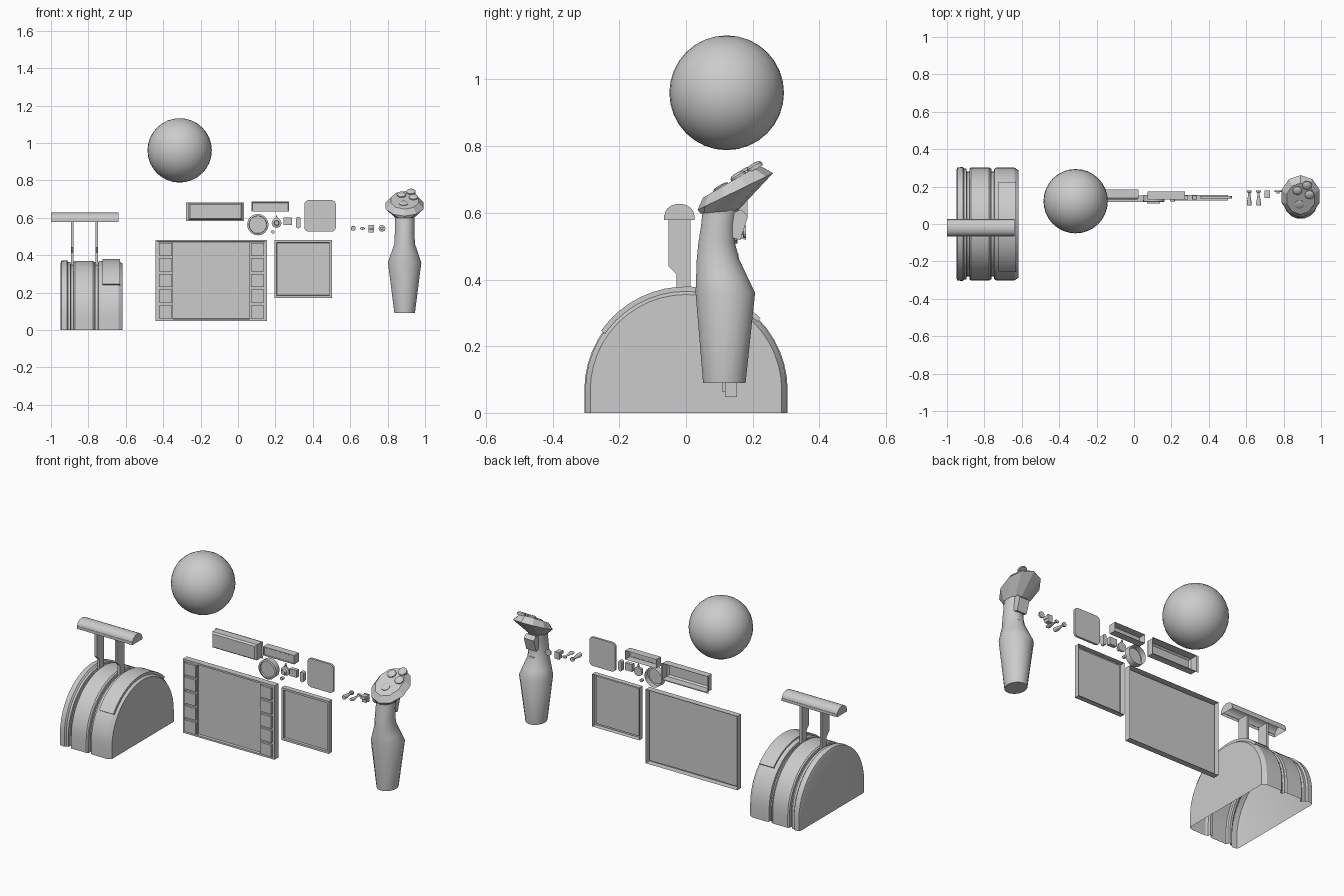
import bpy, bmesh
from math import sin, cos, pi, radians
from mathutils import Vector

if "Cube" in bpy.data.objects:
    bpy.data.objects.remove(bpy.data.objects["Cube"])


def finish(name, bm, smooth=None):
    bmesh.ops.recalc_face_normals(bm, faces=bm.faces)
    me = bpy.data.meshes.new(name)
    bm.to_mesh(me)
    bm.free()
    ob = bpy.data.objects.new(name, me)
    bpy.context.collection.objects.link(ob)
    if smooth:
        bpy.ops.object.select_all(action='DESELECT')
        ob.select_set(True)
        bpy.context.view_layer.objects.active = ob
        bpy.ops.object.shade_smooth_by_angle(angle=radians(smooth))
    return ob


def loft(name, rings, closed=True, cap0=True, cap1=True, smooth=None):
    """Skin a list of equal-length point rings."""
    bm = bmesh.new()
    vs = [[bm.verts.new(p) for p in r] for r in rings]
    n = len(vs[0])
    for a, b in zip(vs, vs[1:]):
        for i in range(n if closed else n - 1):
            j = (i + 1) % n
            bm.faces.new((a[i], a[j], b[j], b[i]))
    if cap0:
        bm.faces.new(vs[0])
    if cap1:
        bm.faces.new(vs[-1])
    return finish(name, bm, smooth)


def box(name, x0, x1, y0, y1, z0, z1):
    return loft(name, [[(x0, y, z0), (x1, y, z0), (x1, y, z1), (x0, y, z1)] for y in (y0, y1)])


def tray(name, x0, x1, y0, y1, z0, z1, rim, push):
    """Open-backed shell whose front is inset and pushed in y."""
    def r(y, d):
        return [(x0 + d, y, z0 + d), (x1 - d, y, z0 + d), (x1 - d, y, z1 - d), (x0 + d, y, z1 - d)]
    return loft(name, [r(y1, 0), r(y0, 0), r(y0, rim), r(y0 + push, rim + 0.002)], cap0=False)


def turned(name, x, z, profile, n=20, cap0=True, flat=1.0):
    """Lathe around the y axis; profile is (radius, y), back first."""
    rings = [[(x + r * cos(2 * pi * i / n), y, z + flat * r * sin(2 * pi * i / n)) for i in range(n)]
             for r, y in profile]
    return loft(name, rings, cap0=cap0, smooth=40)


def oval(x, y, z, rx, ry, tilt=0, n=16):
    t = radians(tilt)
    pts = []
    for i in range(n):
        a = 2 * pi * (i + 0.5) / n
        s = ry * sin(a)
        pts.append((x + rx * cos(a), y + s * cos(t), z + s * sin(t)))
    return pts


def rounded(name, x0, x1, y0, y1, z0, z1, r):
    pts = []
    for k, (cx, cz) in enumerate(((x1 - r, z1 - r), (x0 + r, z1 - r), (x0 + r, z0 + r), (x1 - r, z0 + r))):
        for i in range(5):
            a = pi / 2 * (k + i / 4)
            pts.append((cx + r * cos(a), cz + r * sin(a)))
    return loft(name, [[(px, y, pz) for px, pz in pts] for y in (y1, y0)])


# Throttle housing: arched shell with chamfered ends and lever grooves
def arch(x, r, n=24):
    pts = [(x, r * cos(pi * i / n), 0.068 + r * sin(pi * i / n)) for i in range(n + 1)]
    return [(x, r, 0)] + pts + [(x, -r, 0)]


profile = [(-0.95, 0.287), (-0.945, 0.302), (-0.915, 0.305), (-0.908, 0.296), (-0.895, 0.296),
           (-0.894, 0.28), (-0.88, 0.28), (-0.879, 0.296), (-0.872, 0.302), (-0.775, 0.302),
           (-0.768, 0.296), (-0.763, 0.296), (-0.762, 0.28), (-0.748, 0.28), (-0.747, 0.296),
           (-0.735, 0.302), (-0.64, 0.302), (-0.618, 0.287)]
loft("throttle_housing", [arch(x, r) for x, r in profile], closed=False, smooth=20)

# Raised plate on the arch
plate = []
for i in range(15):
    a = radians(44 + (145 - 44) * i / 14)
    plate.append([(x, r * cos(a), 0.068 + r * sin(a))
                  for x, r in ((-0.725, 0.295), (-0.725, 0.311), (-0.632, 0.311), (-0.632, 0.295))])
loft("throttle_plate", plate, smooth=20)

# Lever stems and shared grip
stem = [(-0.028, 0.32), (0.013, 0.32), (0.013, 0.585), (-0.053, 0.585), (-0.053, 0.44), (-0.028, 0.415)]
for side, sx in (("left", -0.887), ("right", -0.755)):
    loft("throttle_lever_" + side, [[(sx + d, y, z) for y, z in stem] for d in (-0.007, 0.007)])
grip = [(0.026, 0.578), (0.026, 0.594)]
grip += [(-0.02 + 0.044 * cos(pi * i / 10), 0.594 + 0.033 * sin(pi * i / 10)) for i in range(11)]
grip += [(-0.066, 0.594), (-0.066, 0.578)]
loft("throttle_grip", [[(x, y, z) for y, z in grip] for x in (-1.0, -0.64)],
     closed=False, smooth=30)

# Ball
bm = bmesh.new()
bmesh.ops.create_uvsphere(bm, u_segments=32, v_segments=16, radius=0.172)
bmesh.ops.translate(bm, verts=bm.verts, vec=Vector((-0.312, 0.122, 0.96)))
finish("ball", bm, 60)

# Main display with two columns of buttons
tray("main_display_frame", -0.44, 0.155, 0.117, 0.153, 0.048, 0.482, 0.01, 0.014)
for side, x0, x1 in (("left", -0.43, -0.347), ("right", 0.062, 0.145)):
    box("display_strip_" + side, x0, x1, 0.122, 0.131, 0.058, 0.472)
    for i in range(5):
        c, z = (x0 + x1) / 2, 0.097 + i * 0.0835
        box(f"display_button_{side}_{i}", c - 0.035, c + 0.035, 0.109, 0.123, z - 0.035, z + 0.035)

# Secondary display
tray("small_display", 0.195, 0.502, 0.125, 0.155, 0.172, 0.48, 0.012, 0.012)

# Hooded panel, open behind, with a back flange
def hood(y, d):
    return [(-0.265 + d, y, 0.588 + d), (0.025 - d, y, 0.588 + d),
            (0.025 - d, y, 0.68 - d), (-0.265 + d, y, 0.68 - d)]


flange = [(-0.277, 0.185, 0.583), (0.032, 0.185, 0.583), (0.032, 0.185, 0.682), (-0.277, 0.185, 0.682)]
loft("hooded_panel", [flange, hood(0.184, 0), hood(0.14, 0), hood(0.13, 0.008)], cap0=False)

# Readout box
tray("readout_box", 0.072, 0.273, 0.13, 0.174, 0.634, 0.686, 0.004, 0.003)

# Round gauge, knob with pointer, and small controls
turned("round_gauge", 0.106, 0.563,
       [(0.055, 0.155), (0.057, 0.12), (0.047, 0.117), (0.046, 0.127)], n=24, cap0=False)
turned("knob", 0.206, 0.572, [(0.026, 0.153), (0.026, 0.142), (0.014, 0.138), (0.012, 0.12)])
loft("knob_pointer", [[(0.2, y, 0.595), (0.212, y, 0.595), (0.206, y, 0.617)] for y in (0.153, 0.142)])
turned("small_button", 0.186, 0.524, [(0.009, 0.153), (0.009, 0.135)], n=12)
box("square_button", 0.244, 0.29, 0.13, 0.153, 0.56, 0.602)
rounded("pill_button", 0.311, 0.334, 0.13, 0.152, 0.543, 0.604, 0.0105)
rounded("rounded_panel", 0.355, 0.523, 0.137, 0.15, 0.526, 0.694, 0.022)

# Toggle switches
for i, (x, fl) in enumerate(((0.616, 1.0), (0.666, 0.6))):
    turned(f"toggle_{i}", x, 0.543,
           [(0.013, 0.178), (0.013, 0.17), (0.006, 0.169), (0.006, 0.155), (0.013, 0.112), (0.012, 0.1)],
           n=12, flat=fl)
box("rocker_base", 0.698, 0.728, 0.172, 0.18, 0.52, 0.562)
box("rocker_upper", 0.699, 0.727, 0.14, 0.174, 0.543, 0.56)
box("rocker_lower", 0.699, 0.727, 0.15, 0.174, 0.522, 0.54)
turned("ring_base", 0.77, 0.543, [(0.018, 0.18), (0.018, 0.172), (0.008, 0.17), (0.007, 0.163)], n=16)

# Joystick handle
JX = 0.891
sections = [(0.09, 0.115, 0.056, 0.065), (0.36, 0.118, 0.091, 0.091), (0.41, 0.107, 0.074, 0.078),
            (0.46, 0.096, 0.056, 0.065), (0.51, 0.092, 0.054, 0.056), (0.56, 0.097, 0.053, 0.053),
            (0.62, 0.105, 0.053, 0.055)]
loft("stick_handle", [oval(JX, y, z, rx, ry) for z, y, rx, ry in sections], smooth=35)

# Faceted, tilted head
loft("stick_head", [oval(JX, 0.1, 0.603, 0.055, 0.057, 5, 10), oval(JX, 0.148, 0.664, 0.107, 0.126, 26, 10),
                    oval(JX, 0.135, 0.694, 0.078, 0.097, 30, 10)])

# Thumb buttons standing off the tilted face
nrm = Vector((0, -sin(radians(30)), cos(radians(30))))
for i, (x, y) in enumerate(((0.874, 0.18), (0.938, 0.158), (0.925, 0.207), (0.885, 0.105))):
    base = Vector((x, y, 0.694 + (y - 0.135) * 0.577))
    rings = []
    for r, h in ((0.025, -0.005), (0.025, 0.006), (0.019, 0.012), (0.008, 0.014)):
        c = base + nrm * (h if i < 3 else h * 0.5)
        rings.append(oval(c.x, c.y, c.z, r, r, 30, 14))
    loft(f"thumb_button_{i}", rings, smooth=40)

# Trigger and small rear button
trig = [(0.14, 0.525), (0.163, 0.518), (0.186, 0.59), (0.165, 0.61), (0.14, 0.6)]
loft("trigger", [[(JX + d, y, z) for y, z in trig] for d in (-0.032, 0.032)])
box("rear_button", JX - 0.014, JX + 0.014, 0.13, 0.158, 0.45, 0.478)
